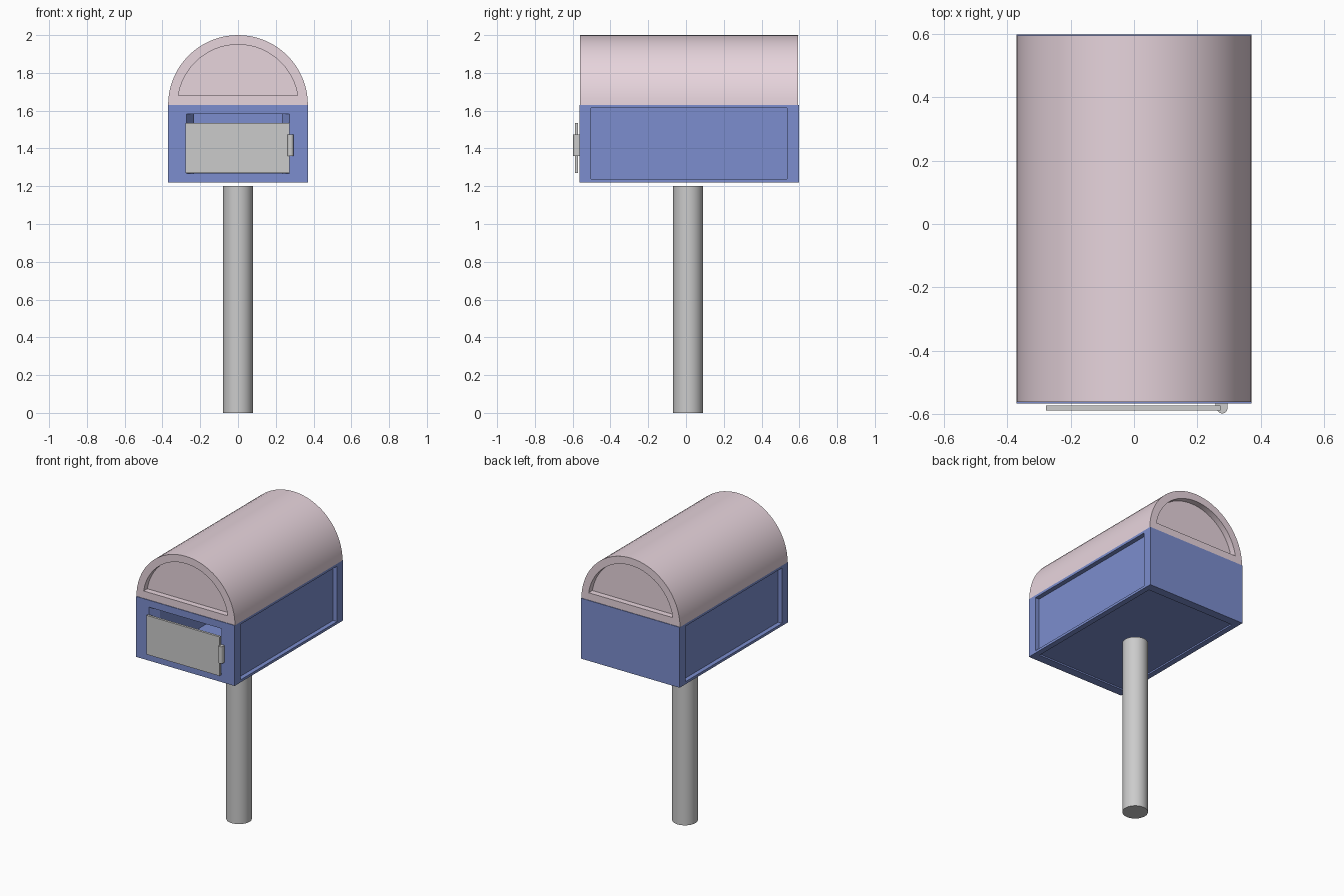
import bpy, bmesh, math
from mathutils import Vector

if "Cube" in bpy.data.objects:
    bpy.data.objects.remove(bpy.data.objects["Cube"])


def material(name, color):
    m = bpy.data.materials.new(name)
    m.diffuse_color = (*color, 1)
    m.use_nodes = True
    m.node_tree.nodes["Principled BSDF"].inputs["Base Color"].default_value = m.diffuse_color
    return m


def finish(name, bm, mat=None, smooth=False):
    bmesh.ops.recalc_face_normals(bm, faces=bm.faces[:])
    me = bpy.data.meshes.new(name)
    bm.to_mesh(me)
    bm.free()
    ob = bpy.data.objects.new(name, me)
    bpy.context.collection.objects.link(ob)
    if mat:
        me.materials.append(mat)
    if smooth:
        bpy.ops.object.select_all(action='DESELECT')
        bpy.context.view_layer.objects.active = ob
        ob.select_set(True)
        bpy.ops.object.shade_smooth_by_angle(angle=math.radians(35))
    return ob


def add_box(bm, lo, hi):
    vs = bmesh.ops.create_cube(bm, size=1)['verts']
    for v in vs:
        v.co = Vector([lo[i] + (v.co[i] + 0.5) * (hi[i] - lo[i]) for i in range(3)])


def add_cylinder(bm, r, x, y, z0, z1, n):
    vs = bmesh.ops.create_cone(bm, cap_ends=True, segments=n, radius1=r, radius2=r,
                               depth=z1 - z0)['verts']
    bmesh.ops.translate(bm, verts=vs, vec=(x, y, (z0 + z1) / 2))


def face_along(bm, d):
    return max(bm.faces, key=lambda f: f.normal.dot(d) * 10 + f.calc_center_median().dot(d))


def inset(bm, f, margins):
    # inset a rectangle with its own margin along each axis
    c = f.calc_center_median()
    bmesh.ops.inset_individual(bm, faces=[f], thickness=0.01)
    for v in f.verts:
        for i in range(3):
            if margins[i]:
                s = 1 if v.co[i] > c[i] else -1
                v.co[i] += -s * (margins[i] - 0.01)


def push(bm, f, vec, sx=1.0):
    f = bmesh.ops.extrude_discrete_faces(bm, faces=[f])['faces'][0]
    for v in f.verts:
        v.co += Vector(vec)
        v.co.x *= sx
    return f


blue = material("blue_paint", (0.2, 0.27, 0.62))
pink = material("pink_paint", (0.8, 0.66, 0.72))

# box body with recessed sides and underside
bm = bmesh.new()
add_box(bm, (-0.37, -0.565, 1.22), (0.37, 0.597, 1.63))
bm.normal_update()
sides = [face_along(bm, Vector(d)) for d in ((1, 0, 0), (-1, 0, 0), (0, 0, -1), (0, -1, 0))]
specs = [((0, 0.065, 0.02), (-0.03, 0, 0)), ((0, 0.065, 0.02), (0.03, 0, 0)),
         ((0.04, 0.06, 0), (0, 0, 0.01))]
for f, (margins, vec) in zip(sides, specs):
    inset(bm, f, margins)
    push(bm, f, vec)
# letter opening: tapered mouth, then a deep cavity
inset(bm, sides[3], (0.1, 0, 0.05))
mouth = push(bm, sides[3], (0, 0.06, 0), 0.85)
push(bm, mouth, (0, 0.95, 0))
finish("box_body", bm, blue)

# barrel roof with recessed ends
bm = bmesh.new()
N = 32
arc = [bm.verts.new((0.37 * math.cos(math.pi * i / N), -0.561, 1.63 + 0.37 * math.sin(math.pi * i / N)))
       for i in range(N + 1)]
cap = bm.faces.new(arc)
ext = bmesh.ops.extrude_face_region(bm, geom=[cap], use_keep_orig=True)['geom']
bmesh.ops.translate(bm, verts=[g for g in ext if isinstance(g, bmesh.types.BMVert)], vec=(0, 1.154, 0))
bmesh.ops.recalc_face_normals(bm, faces=bm.faces[:])
for f in [f for f in bm.faces if len(f.verts) > 4]:
    s = 1 if f.normal.y < 0 else -1
    bmesh.ops.inset_individual(bm, faces=[f], thickness=0.05, use_even_offset=True)
    push(bm, f, (0, 0.04 * s, 0))
finish("barrel_roof", bm, pink, True)

# post
bm = bmesh.new()
add_cylinder(bm, 0.079, 0, 0.011, 0, 1.2, 32)
finish("post", bm, None, True)

# front door
bm = bmesh.new()
add_box(bm, (-0.277, -0.587, 1.27), (0.272, -0.571, 1.535))
finish("door", bm)

# door hinge: barrel and leaf
bm = bmesh.new()
add_cylinder(bm, 0.0165, 0.278, -0.5805, 1.36, 1.475, 16)
add_box(bm, (0.256, -0.572, 1.36), (0.2945, -0.565, 1.475))
add_box(bm, (0.278, -0.58, 1.36), (0.2945, -0.57, 1.475))
finish("hinge", bm, None, True)
